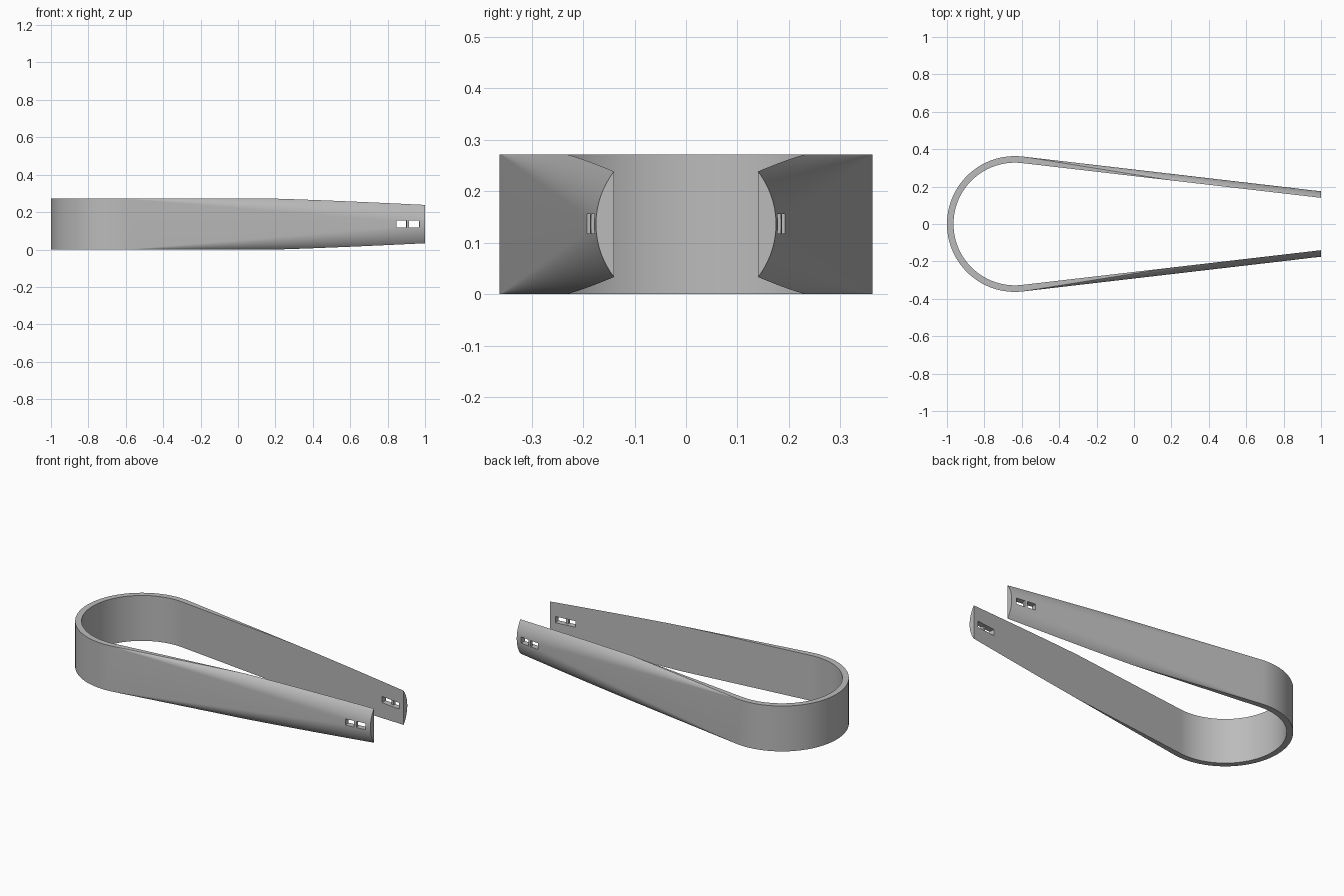
import bpy, bmesh, math
from mathutils import Vector, Matrix

cube = bpy.data.objects.get("Cube")
if cube:
    bpy.data.objects.remove(cube)

H = 0.136               # half height of the band
T = 0.035               # wall thickness
R = 0.363               # outer radius of the bend
CX = R - 1              # bend centre
TIP_Y = 0.175           # outer y at the arm tip
ROUND = (0.1025 ** 2 + T ** 2) / (2 * T)   # radius of the rounded tip
TILT = math.radians(6.6)
ARC_STEPS, ARM_STEPS, BEND_STEPS = 12, 24, 48

metal = bpy.data.materials.new("grey metal")
metal.use_nodes = True
grey = (0.5, 0.5, 0.5, 1)
metal.diffuse_color = grey
metal.node_tree.nodes["Principled BSDF"].inputs["Base Color"].default_value = grey


def section(t):
    """Closed outline (depth, z): rectangle at t=0, rounded D shape at t=1."""
    r = t * ROUND
    limit = math.asin(H / ROUND)
    if r > T:
        limit = min(limit, math.acos(1 - T / r))
    half = []
    for k in range(ARC_STEPS + 1):
        a = limit * k / ARC_STEPS
        half.append((r * (1 - math.cos(a)), (1 - t) * H + r * math.sin(a)))
    half.append((T, half[-1][1]))
    return half + [(d, -z) for d, z in reversed(half)]


def bend_point(angle, radius):
    return Vector((CX + radius * math.cos(angle), radius * math.sin(angle), 0))


# Stations along the band: outer point, inner point, blend amount
start = math.pi / 2 - TILT
outer0, inner0 = bend_point(start, R), bend_point(start, R - T)
outer1, inner1 = Vector((1, TIP_Y, 0)), Vector((1, TIP_Y - T, 0))
arm = []
for i in range(ARM_STEPS, 0, -1):
    t = i / ARM_STEPS
    arm.append((outer0.lerp(outer1, t), inner0.lerp(inner1, t), t))
bend = []
for i in range(BEND_STEPS + 1):
    a = start + (2 * math.pi - 2 * start) * i / BEND_STEPS
    bend.append((bend_point(a, R), bend_point(a, R - T), 0))
flip = Matrix.Diagonal((1, -1, 1))
other_arm = [(flip @ o, flip @ n, t) for o, n, t in reversed(arm)]

# Loft the band
bm = bmesh.new()
rings = []
for o, n, t in arm + bend + other_arm:
    ring = []
    for d, z in section(t):
        p = o.lerp(n, d / T)
        ring.append(bm.verts.new((p.x, p.y, H + z)))
    rings.append(ring)
count = len(rings[0])
for a, b in zip(rings, rings[1:]):
    for j in range(count):
        k = (j + 1) % count
        bm.faces.new((a[j], a[k], b[k], b[j]))
bm.faces.new(rings[0])
bm.faces.new(rings[-1])
bmesh.ops.remove_doubles(bm, verts=bm.verts, dist=0.00002)
bmesh.ops.recalc_face_normals(bm, faces=bm.faces)
mesh = bpy.data.meshes.new("spring_band")
bm.to_mesh(mesh)
bm.free()
mesh.materials.append(metal)
band = bpy.data.objects.new("spring_band", mesh)
bpy.context.collection.objects.link(band)
bpy.context.view_layer.objects.active = band
band.select_set(True)


def cut_box(x0, x1, y0, y1, side):
    """Cut a slot through an arm, with depth measured from its outer face."""
    slope = (outer1.y - outer0.y) / (outer1.x - outer0.x)
    xm = (x0 + x1) / 2
    ym = TIP_Y + slope * (xm - 1) - (y0 + y1) / 2
    bpy.ops.mesh.primitive_cube_add(size=1, location=(xm, side * ym, H + 0.001))
    cutter = bpy.context.object
    cutter.name = "slot_cutter"
    cutter.hide_render = True
    cutter.scale = (x1 - x0, y1 - y0, T + 0.002)
    cutter.rotation_euler.z = side * math.atan(slope)
    bpy.ops.object.select_all(action='DESELECT')
    bpy.context.view_layer.objects.active = band
    band.select_set(True)
    mod = band.modifiers.new("slot", 'BOOLEAN')
    mod.operation = 'DIFFERENCE'
    mod.solver = 'EXACT'
    mod.object = cutter
    bpy.ops.object.modifier_apply(modifier=mod.name)
    bpy.data.objects.remove(cutter)


# Two strap slots in each arm, sharing a recess on the inner face
for side in (1, -1):
    cut_box(0.845, 0.899, -0.03, 0.07, side)
    cut_box(0.913, 0.967, -0.03, 0.07, side)
    cut_box(0.845, 0.967, 0.018, 0.07, side)

bpy.ops.object.shade_smooth_by_angle(angle=math.radians(25))
